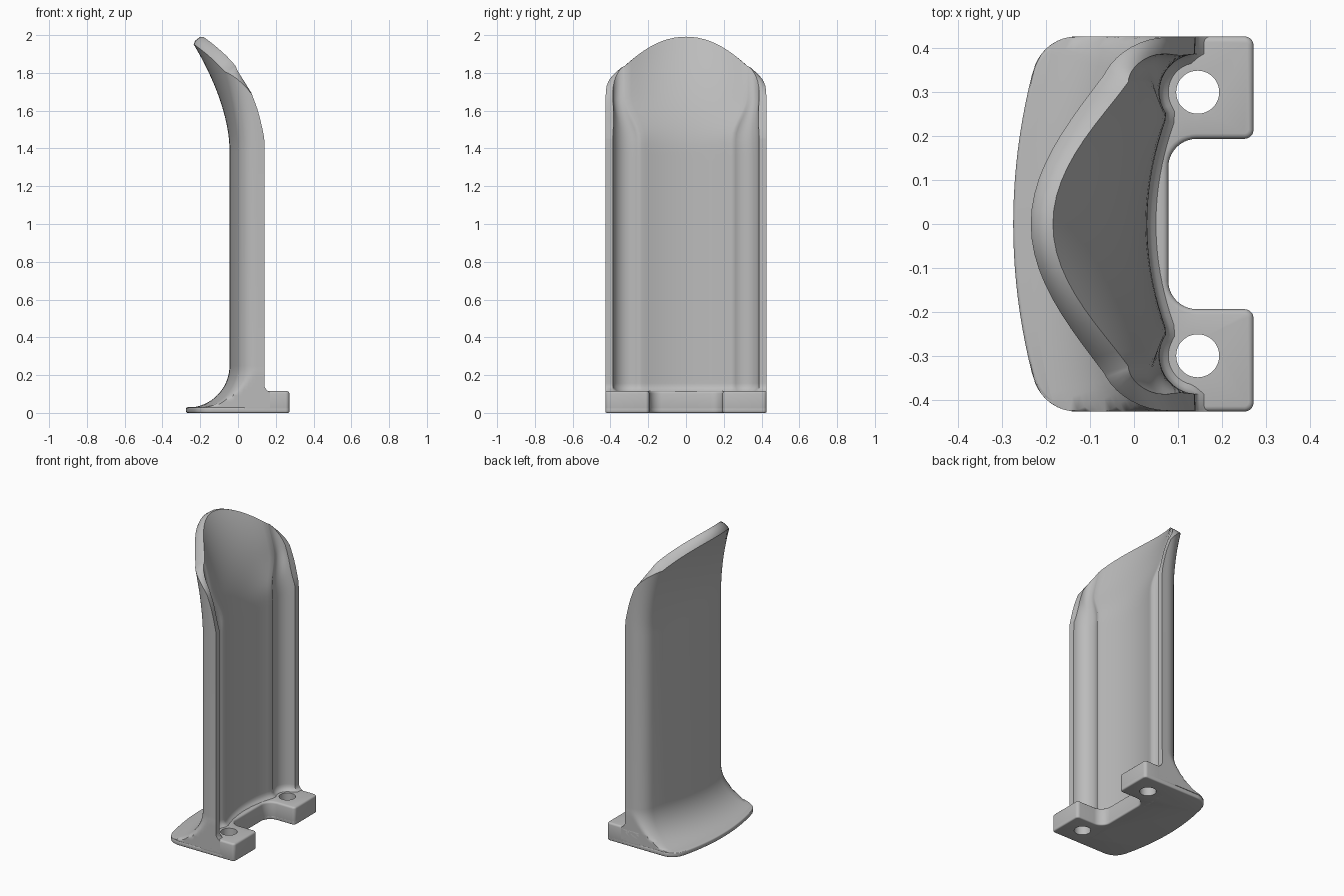
import bpy, bmesh
from math import sin, cos, radians, hypot, sqrt
from mathutils import Vector

cube = bpy.data.objects.get("Cube")
if cube:
    bpy.data.objects.remove(cube)

grey = bpy.data.materials.new("plain_grey")
grey.use_nodes = True
grey.diffuse_color = (0.5, 0.5, 0.5, 1)
grey.node_tree.nodes["Principled BSDF"].inputs["Base Color"].default_value = (0.5, 0.5, 0.5, 1)


def finish(bm, name):
    bmesh.ops.recalc_face_normals(bm, faces=bm.faces)
    mesh = bpy.data.meshes.new(name)
    bm.to_mesh(mesh)
    bm.free()
    mesh.materials.append(grey)
    ob = bpy.data.objects.new(name, mesh)
    bpy.context.collection.objects.link(ob)
    return ob


def activate(ob):
    bpy.ops.object.select_all(action='DESELECT')
    ob.select_set(True)
    bpy.context.view_layer.objects.active = ob


def arc(cx, cy, r, a0, a1, n):
    angles = [radians(a0 + (a1 - a0) * i / n) for i in range(n + 1)]
    return [(cx + r * cos(a), cy + r * sin(a)) for a in angles]


def normals(pts):
    out = []
    for i, p in enumerate(pts):
        a = pts[i - 1] if i else (pts[1][0], -pts[1][1])
        b = pts[min(i + 1, len(pts) - 1)]
        t = Vector((b[0] - a[0], b[1] - a[1])).normalized()
        out.append((-t.y, t.x))
    return out


def smooth(a, b, v):
    t = max(0, min(1, (v - a) / (b - a)))
    return t * t * (3 - 2 * t)


# Half cross-sections of the wall: outside, and inside with a screw groove
outer = [(-.045 + .37 * y * y, y) for y in [.034 * i for i in range(11)]]
outer += arc(.097, .325, .1, 166, 90, 8)
outer += [(x, .425) for x in (.106, .116, .125, .133, .14)]
N = len(outer)
groove = [(.03 + .75 * y * y, y) for y in [.0235 * i for i in range(11)]]
groove += arc(.145, .3, .087, 214, 94, N - 12)
out_n, in_n = normals(outer), normals(groove)
plain = []
for i, (p, n) in enumerate(zip(outer, out_n)):
    th = .075 - .037 * smooth(8, N - 6, i)
    plain.append((p[0] - n[0] * th, p[1] - n[1] * th))

RIM = [(0, 1.84), (.04, 1.79), (.075, 1.74), (.097, 1.70), (.12, 1.6), (.141, 1.45)]
FILLET = .222


def rim_height(x, y):
    if y < .342:
        return 2 - 1.36 * y * y
    x = max(x, 0)
    for (x0, z0), (x1, z1) in zip(RIM, RIM[1:]):
        if x <= x1:
            return z0 + (z1 - z0) * (x - x0) / (x1 - x0)
    return RIM[-1][1]


def lean(y, z):
    # Upper wall curls back, least at its sides
    t = max(0, z - 1.4) / .56
    return -.195 * t ** 1.73 * (1 - .65 * min(1, (y / .43) ** 2))


def small_fillet(z):
    h = max(0, z - .115)
    return 0 if h >= .03 else .03 - sqrt(.03 ** 2 - (.03 - h) ** 2)


def clamp_to_foot(x, y):
    y = min(y, .427)
    if x < -.13 and y > .325:
        r = hypot(x + .13, y - .325)
        if r > .102:
            x, y = -.13 + (x + .13) * .102 / r, .325 + (y - .325) * .102 / r
    return x, y


def wall_row(z, spread=0, t=None):
    o_row, i_row = [], []
    for i in range(N):
        end = small_fillet(z) if i == N - 1 else 0
        (x, y), n = outer[i], out_n[i]
        top = rim_height(x, y)
        zo = zi = z
        if t is not None:
            zi = 1.3 + (top - 1.3) * t
            zo = 1.3 + (top - .04 * (1 - (i / (N - 1)) ** 2) - 1.3) * t
        x, y = clamp_to_foot(x + n[0] * spread, y + n[1] * spread)
        o_row.append(Vector((x + lean(y, zo) + end, y, zo)))
        w = smooth(1.45, 1.68, zi)
        f = 0 if i == N - 1 else small_fillet(z)
        gx, gy = groove[i][0] - in_n[i][0] * f, groove[i][1] - in_n[i][1] * f
        x, y = gx + (plain[i][0] - gx) * w, gy + (plain[i][1] - gy) * w
        i_row.append(Vector((x + lean(y, zi) + end, max(y, 0), zi)))
    return o_row, i_row


rows = []
for k in range(18, -1, -1):
    a = radians(5 * k)
    rows.append(wall_row(.25 - FILLET * sin(a), FILLET * (1 - cos(a))))
for k in range(19):
    rows.append(wall_row(1.3, 0, k / 18))
# Softened rim
(o1, i1), (o0, i0) = rows[-1], rows[-2]
lift = [((a - b) + (c - d)).normalized() * .01 for a, b, c, d in zip(o1, o0, i1, i0)]
rim_o = [a.lerp(b, .25) for a, b in zip(o1, i1)]
rim_i = [a.lerp(b, .75) for a, b in zip(o1, i1)]
for i in range(N):
    drop = lift[i] * (1 - i / (N - 1))
    o1[i] -= drop
    i1[i] -= drop
rows.append((rim_o, rim_i))


def flip(p):
    return Vector((p.x, -p.y, p.z))


# Curved wall with its flared skirt
bm = bmesh.new()
rings = []
for o, i in rows:
    ring = [flip(p) for p in o[:0:-1]] + o + i[::-1] + [flip(p) for p in i[1:]]
    rings.append([bm.verts.new(p) for p in ring])
M = len(rings[0])
for a, b in zip(rings, rings[1:]):
    for k in range(M):
        j = (k + 1) % M
        bm.faces.new((a[k], a[j], b[j], b[k]))
for ring in (rings[0], rings[-1]):
    for k in range(M // 2 - 1):
        bm.faces.new((ring[k], ring[k + 1], ring[M - 2 - k], ring[M - 1 - k]))
bmesh.ops.dissolve_degenerate(bm, dist=1e-5, edges=bm.edges)
wall = finish(bm, "curved_wall")
activate(wall)
bpy.ops.object.shade_smooth_by_angle(angle=radians(40))


def slab(name, half, height, bevel):
    # Mirrored outline, extruded, bevelled and drilled
    pts = half + [(x, -y) for x, y in half[::-1] if y > 1e-6]
    bm = bmesh.new()
    face = bm.faces.new([bm.verts.new((x, y, 0)) for x, y in pts])
    ext = bmesh.ops.extrude_face_region(bm, geom=[face])["geom"]
    bmesh.ops.translate(bm, vec=(0, 0, height), verts=[v for v in ext if isinstance(v, bmesh.types.BMVert)])
    ob = finish(bm, name)
    mod = ob.modifiers.new("soft_edges", 'BEVEL')
    mod.width, mod.segments, mod.limit_method = bevel, 3, 'ANGLE'
    mod.angle_limit = radians(50)
    activate(ob)
    bpy.ops.object.modifier_apply(modifier=mod.name)
    for side in (-1, 1):
        bpy.ops.mesh.primitive_cylinder_add(vertices=48, radius=.049, depth=1, location=(.145, .3 * side, 0))
        cutter = bpy.context.object
        cutter.hide_render = True
        activate(ob)
        cut = ob.modifiers.new("screw_hole", 'BOOLEAN')
        cut.operation, cut.object, cut.solver = 'DIFFERENCE', cutter, 'EXACT'
        bpy.ops.object.modifier_apply(modifier=cut.name)
        bpy.data.objects.remove(cutter)
    activate(ob)
    bpy.ops.object.shade_smooth_by_angle(angle=radians(35))


# Foot plate and the raised screw tabs share the notched front edge
notch = arc(.252, .407, .02, 90, 0, 5) + arc(.252, .214, .02, 0, -90, 5) + arc(.143, .129, .065, 90, 180, 10)
flange = [(-.275 + .37 * y * y, y) for y in [.034 * i for i in range(11)]]
flange += arc(-.13, .325, .102, 166, 90, 10)
slab("foot_plate", flange + notch, .03, .008)
slab("screw_tabs", [(.03, .427)] + notch, .115, .012)
